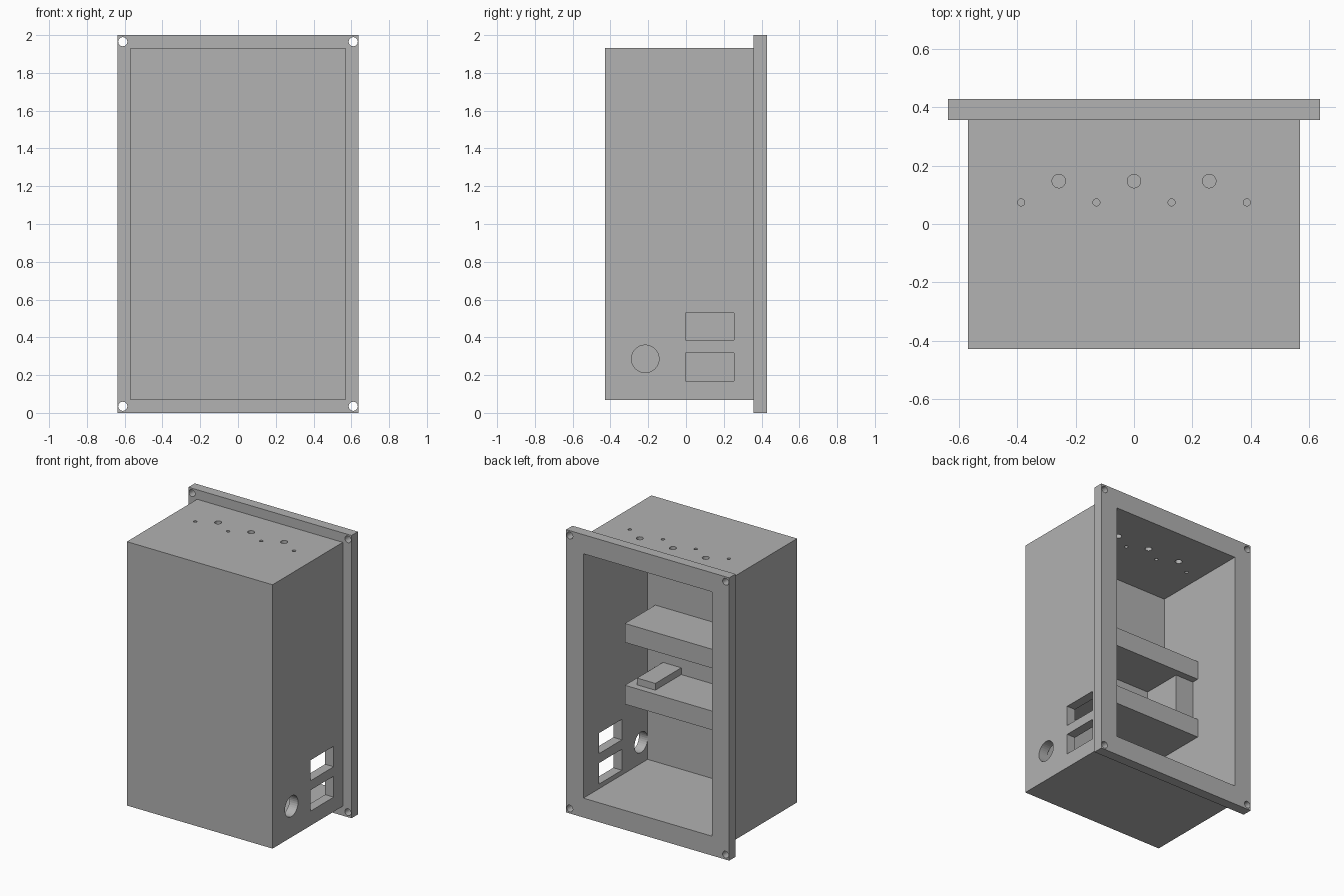
import bpy
from math import pi

if "Cube" in bpy.data.objects:
    bpy.data.objects.remove(bpy.data.objects["Cube"], do_unlink=True)

grey = bpy.data.materials.new("plain_grey")
grey.use_nodes = True
grey.diffuse_color = (0.445, 0.445, 0.445, 1)
grey.node_tree.nodes["Principled BSDF"].inputs["Base Color"].default_value = grey.diffuse_color


def box(name, x, y, z):
    """Block given by its (low, high) extent on each axis."""
    spans = (x, y, z)
    bpy.ops.mesh.primitive_cube_add(size=1, location=[(a + b) / 2 for a, b in spans])
    ob = bpy.context.object
    ob.name = name
    ob.scale = [b - a for a, b in spans]
    bpy.ops.object.transform_apply(location=True, rotation=True, scale=True)
    ob.data.materials.append(grey)
    return ob


def drill(radius, depth, location, rotation=(0, 0, 0)):
    bpy.ops.mesh.primitive_cylinder_add(vertices=32, radius=radius, depth=depth,
                                        location=location, rotation=rotation)
    ob = bpy.context.object
    ob.name = "drill"
    ob.data.materials.append(grey)
    return ob


def combine(target, tool, operation="DIFFERENCE"):
    """Apply a boolean and discard the tool."""
    tool.hide_render = True
    bpy.context.view_layer.objects.active = target
    mod = target.modifiers.new("cut", "BOOLEAN")
    mod.operation = operation
    mod.solver = "EXACT"
    mod.object = tool
    bpy.ops.object.modifier_apply(modifier=mod.name)
    bpy.data.objects.remove(tool, do_unlink=True)


# Hollow casing with a mounting flange round the open back
WALL_X, FRONT_Y = 0.503, -0.29
casing = box("casing", (-0.57, 0.57), (-0.428, 0.39), (0.067, 1.933))
flange = box("flange", (-0.638, 0.638), (0.357, 0.428), (0, 2))
combine(casing, flange, "UNION")
combine(casing, box("cavity", (-WALL_X, WALL_X), (FRONT_Y, 0.6), (0.137, 1.865)))

# Screw holes in the flange corners
for x in (-0.61, 0.61):
    for z in (0.035, 1.965):
        combine(casing, drill(0.024, 0.3, (x, 0.4, z), (pi / 2, 0, 0)))

# Top panel: three large holes and four small ones
for i in range(3):
    combine(casing, drill(0.023, 0.2, (0.258 * (i - 1), 0.147, 1.9)))
for i in range(4):
    combine(casing, drill(0.012, 0.2, (0.258 * (i - 1.5), 0.074, 1.9)))

# Left side: two rectangular sockets and a round port
for z in ((0.17, 0.318), (0.385, 0.53)):
    combine(casing, box("socket", (0.45, 0.65), (-0.002, 0.255), z))
combine(casing, drill(0.073, 0.2, (0.55, -0.216, 0.286), (0, pi / 2, 0)))

# Inner shelves fixed to the front and right walls
for name, low in (("lower_shelf", 0.673), ("upper_shelf", 1.11)):
    box(name, (-WALL_X, 0.443), (FRONT_Y, 0.05), (low, low + 0.134))

# Post between the shelves and a low block on the lower one
box("shelf_post", (-WALL_X, -0.36), (FRONT_Y, 0), (0.807, 1.11))
box("shelf_block", (0.24, 0.383), (FRONT_Y, 0), (0.807, 0.855))
